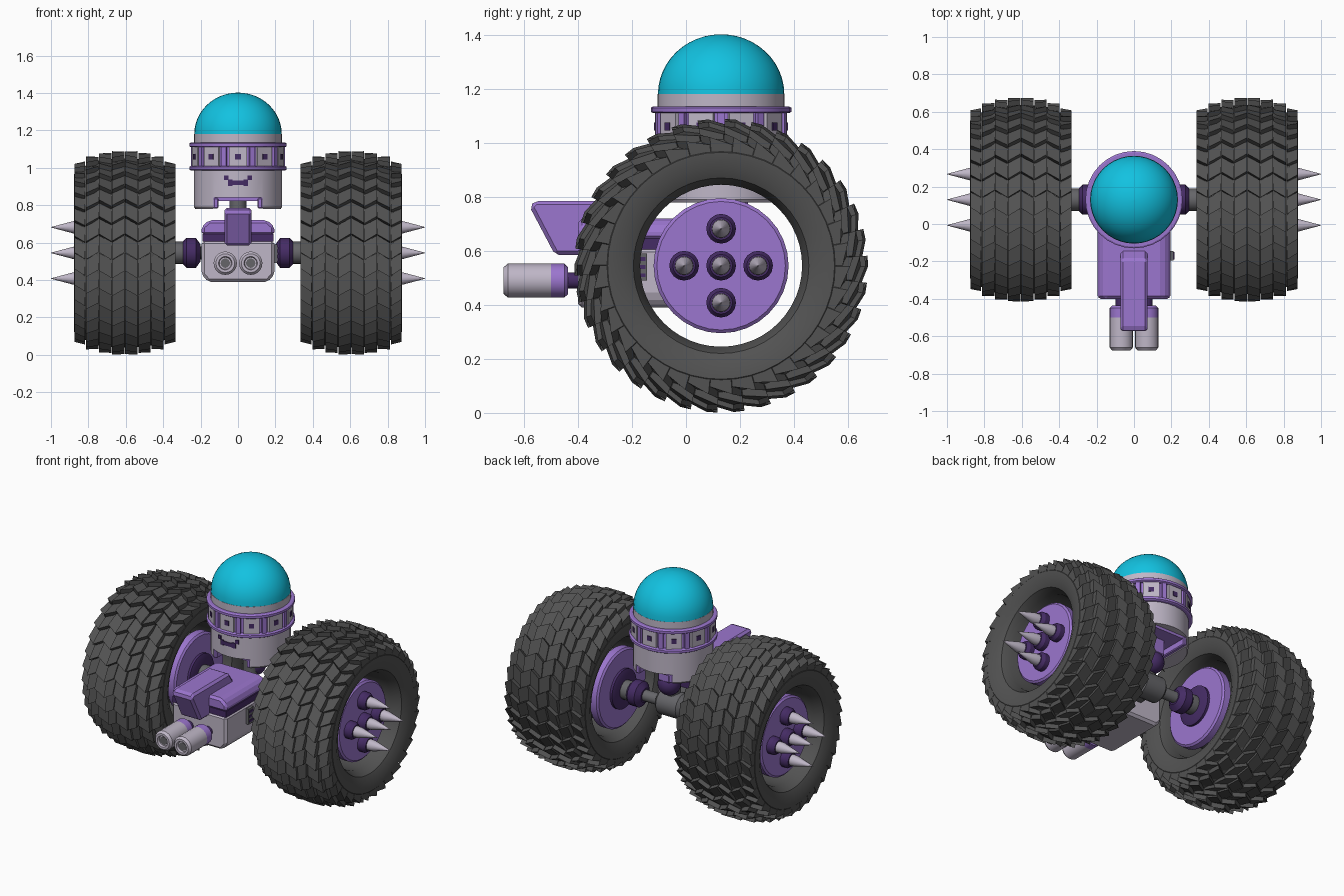
import bpy, bmesh
from math import sin, cos, pi, radians
from mathutils import Matrix, Vector

if "Cube" in bpy.data.objects:
    bpy.data.objects.remove(bpy.data.objects["Cube"])

def material(name, *rgb):
    m = bpy.data.materials.new(name)
    m.use_nodes = True
    m.diffuse_color = (*rgb, 1)
    m.node_tree.nodes["Principled BSDF"].inputs["Base Color"].default_value = (*rgb, 1)
    return m

PURPLE = material("purple", 0.33, 0.18, 0.62)
LIGHT = material("pale lilac grey", 0.52, 0.47, 0.57)
DARK = material("dark purple", 0.06, 0.025, 0.13)
RUBBER = material("rubber", 0.085, 0.085, 0.085)
GREY = material("axle grey", 0.13, 0.13, 0.14)
GLASS = material("cyan dome", 0.006, 0.54, 0.75)
CY = 0.13      # cabin and axle position
AXLE = 0.545

def finish(bm, name, mat, bevel=0, smooth=True):
    bmesh.ops.recalc_face_normals(bm, faces=bm.faces)
    me = bpy.data.meshes.new(name)
    bm.to_mesh(me)
    bm.free()
    me.materials.append(mat)
    if smooth:
        me.shade_smooth()
        me.set_sharp_from_angle(angle=radians(32))
    ob = bpy.data.objects.new(name, me)
    bpy.context.scene.collection.objects.link(ob)
    if bevel:
        mod = ob.modifiers.new("bevel", "BEVEL")
        mod.width, mod.segments = bevel, 1
    return ob

def lathe(name, profile, mat, loc, axis="Z", segs=32, closed=False):
    """Revolve (distance, radius) pairs around an axis through loc."""
    bm = bmesh.new()
    rings = []
    for d, r in profile:
        ring = []
        for k in range(segs):
            a = 2 * pi * k / segs
            u, v = r * cos(a), r * sin(a)
            p = {"X": (d, u, v), "Y": (u, d, v), "Z": (u, v, d)}[axis]
            ring.append(bm.verts.new(Vector(p) + Vector(loc)))
        rings.append(ring)
    pairs = list(zip(rings, rings[1:]))
    if closed:
        pairs.append((rings[-1], rings[0]))
    else:
        bm.faces.new(rings[0])
        bm.faces.new(rings[-1])
    for a, b in pairs:
        for k in range(segs):
            n = (k + 1) % segs
            bm.faces.new((a[k], a[n], b[n], b[k]))
    return finish(bm, name, mat)

def box(name, mat, center, size, bevel=0, turn=0):
    bm = bmesh.new()
    bmesh.ops.create_cube(bm, size=1, matrix=Matrix.Diagonal((*size, 1)))
    ob = finish(bm, name, mat, bevel, smooth=False)
    ob.location, ob.rotation_euler.z = center, turn
    return ob

def prism(name, mat, pts, lo, hi, axis, bevel=0):
    """Extrude a profile along X (pts are y,z) or Y (pts are x,z)."""
    bm = bmesh.new()
    ends = [[bm.verts.new((d, u, v) if axis == "X" else (u, d, v)) for u, v in pts]
            for d in (lo, hi)]
    for end in ends:
        bm.faces.new(end)
    for k in range(len(pts)):
        n = (k + 1) % len(pts)
        bm.faces.new((ends[0][k], ends[0][n], ends[1][n], ends[1][k]))
    return finish(bm, name, mat, bevel, smooth=False)

def ball(name, mat, loc, r):
    prof = [(-r * cos(pi * i / 12), max(r * sin(pi * i / 12), 0.001)) for i in range(13)]
    return lathe(name, prof, mat, loc, segs=20)

def tread(name, s, count=34):
    """Saw-toothed zigzag lugs around the tyre."""
    edges = [-0.272, -0.21, -0.14, -0.07, 0, 0.07, 0.14, 0.21, 0.272]
    step = 2 * pi / count
    bm = bmesh.new()
    for j, (x0, x1) in enumerate(zip(edges, edges[1:])):
        top = 0.545 - 0.95 * ((x0 + x1) / 2) ** 2
        base = 0.41 if j in (0, 7) else top - 0.07
        for i in range(count):
            v = []
            for x, odd in ((x0 + 0.002, j % 2), (x1 - 0.002, (j + 1) % 2)):
                a0 = step * (i + 0.4 * odd)
                a1 = a0 + step * 0.97
                drop = 0.012 if abs(x) > 0.25 else 0
                for a, r in ((a0, base), (a1, base), (a1, top - drop), (a0, top - drop - 0.028)):
                    v.append(bm.verts.new((s * (0.605 + x), CY + r * cos(a), AXLE + r * sin(a))))
            bm.faces.new(v[:4])
            bm.faces.new(v[4:])
            for k in range(4):
                n = (k + 1) % 4
                bm.faces.new((v[k], v[n], v[n + 4], v[k + 4]))
    return finish(bm, name, RUBBER, smooth=False)

# Wheels, hubs, spikes and axle halves
half = [(0.19, 0.3), (0.245, 0.325), (0.268, 0.37), (0.272, 0.42), (0.25, 0.45), (0.14, 0.495), (0.05, 0.505)]
tyre = half + [(-d, r) for d, r in reversed(half)]
for s, side in ((1, "left"), (-1, "right")):
    mid = (s * 0.605, CY, AXLE)
    def part(name, prof, mat, loc=(0, CY, AXLE), segs=32):
        return lathe(f"{side}_{name}", [(s * d, r) for d, r in prof], mat, loc, "X", segs)
    lathe(side + "_tyre", tyre, RUBBER, mid, "X", 48, closed=True)
    tread(side + "_tread", s)
    part("hub_drum", [(0.4, 0.215), (0.77, 0.215)], GREY)
    part("hub_outer", [(0.75, 0.25), (0.79, 0.25), (0.8, 0.238)], PURPLE)
    part("hub_inner", [(0.365, 0.238), (0.375, 0.25), (0.42, 0.25)], PURPLE)
    part("hub_boss", [(0.34, 0.1), (0.35, 0.125), (0.37, 0.125)], DARK)
    part("axle", [(0, 0.035), (0.22, 0.035), (0.285, 0.06), (0.36, 0.06)], GREY, segs=16)
    part("axle_joint", [(0.2, 0.045), (0.225, 0.08), (0.275, 0.08), (0.3, 0.055)], DARK, segs=16)
    for n, (dy, dz) in enumerate(((0, 0), (1, 0), (-1, 0), (0, 1), (0, -1))):
        at = (0, CY + 0.137 * dy, AXLE + 0.137 * dz)
        part(f"spike_socket_{n}", [(0.79, 0.055), (0.83, 0.055), (0.85, 0.042)], DARK, at, 16)
        part(f"spike_{n}", [(0.84, 0.035), (0.88, 0.033), (1.0, 0.001)], LIGHT, at, 16)

    # Exhaust pipes
    at = (s * 0.068, 0, 0.49)
    for name, prof, mat in (
            ("pipe_neck", [(-0.46, 0.03), (-0.36, 0.03)], DARK),
            ("pipe_collar", [(-0.5, 0.0625), (-0.45, 0.0625), (-0.437, 0.05)], PURPLE),
            ("pipe_can", [(-0.66, 0.032), (-0.675, 0.036), (-0.675, 0.05), (-0.66, 0.0625),
                          (-0.5, 0.0625)], LIGHT),
            ("pipe_outlet", [(-0.664, 0.025), (-0.655, 0.025)], GREY)):
        lathe(f"{side}_{name}", prof, mat, at, "Y", 20)

# Chassis
prism("lower_body", LIGHT, [(-0.16, 0.39), (0.16, 0.39), (0.195, 0.43), (0.195, 0.61),
                            (-0.195, 0.61), (-0.195, 0.43)], -0.4, 0.02, "Y", 0.015)
box("body_stripe", DARK, (0, -0.19, 0.625), (0.38, 0.41, 0.04))
prism("hood", PURPLE, [(-0.195, 0.64), (0.195, 0.64), (0.195, 0.685), (0.155, 0.72),
                       (-0.155, 0.72), (-0.195, 0.685)], -0.4, 0.02, "Y", 0.015)
prism("hood_scoop", PURPLE, [(-0.58, 0.765), (-0.56, 0.785), (-0.19, 0.785), (-0.13, 0.7),
                             (-0.4, 0.585), (-0.485, 0.585)], -0.073, 0.073, "X", 0.028)
box("side_vent", GREY, (0.2, -0.17, 0.54), (0.025, 0.05, 0.1))
for k in range(3):
    box(f"vent_slot_{k}", DARK, (0.213, -0.17, 0.51 + 0.03 * k), (0.006, 0.04, 0.014))

# Neck and drive casing
lathe("drive_casing", [(-0.09, 0.06), (-0.07, 0.08), (0.07, 0.08), (0.09, 0.06)], GREY,
      (0, CY, AXLE), "X", 20)
box("drive_spine", GREY, (0, 0.06, 0.55), (0.11, 0.14, 0.11), 0.02)
lathe("neck", [(0.55, 0.045), (0.84, 0.045)], GREY, (0, CY, 0), "Z", 16)
ball("neck_ball", DARK, (0, 0.17, 0.69), 0.07)
box("neck_bracket", PURPLE, (0, 0.17, 0.78), (0.09, 0.12, 0.12), 0.01)

# Cabin shell with a channel through its underside
shell = lathe("cabin_shell", [(0.78, 0.228), (0.79, 0.235), (0.99, 0.235)], LIGHT, (0, CY, 0))
channel = box("channel_cutter", LIGHT, (0, CY, 0.77), (0.26, 0.6, 0.14))
channel.hide_render = True
channel.hide_viewport = True
cut = shell.modifiers.new("channel", "BOOLEAN")
cut.operation, cut.object, cut.solver = "DIFFERENCE", channel, "EXACT"
box("channel_roof", PURPLE, (0, CY, 0.832), (0.26, 0.38, 0.02))
for s, side in ((1, "left"), (-1, "right")):
    box(side + "_channel_rail", PURPLE, (s * 0.118, CY, 0.81), (0.026, 0.39, 0.055), 0.005)

# Window band: rims, panels, pillars and small windows
for name, z in (("lower_rim", 0.985), ("upper_rim", 1.11)):
    lathe(name, [(z, 0.252), (z + 0.005, 0.26), (z + 0.02, 0.26), (z + 0.025, 0.252)], PURPLE, (0, CY, 0))
lathe("band_core", [(0.99, 0.234), (1.12, 0.234)], PURPLE, (0, CY, 0))
for k in range(10):
    def around(name, mat, a, r, z, size):
        box(f"{name}_{k}", mat, (r * sin(a), CY - r * cos(a), z), size, turn=a)
    a = k * pi / 5
    around("panel", LIGHT, a, 0.234, 1.06, (0.095, 0.02, 0.1))
    around("window", DARK, a, 0.245, 1.06, (0.03, 0.006, 0.03))
    around("pillar", PURPLE, a + pi / 10, 0.238, 1.06, (0.026, 0.026, 0.11))

# Smile made of small plates following the shell
for k in range(-3, 4):
    a = k * 0.088
    high = 0.026 if abs(k) == 3 else 0
    box(f"smile_{k + 3}", DARK, (0.236 * sin(a), CY - 0.236 * cos(a), 0.921 + high),
        (0.024, 0.008, 0.024 if abs(k) != 2 else 0.034), turn=a)

# Glass dome on its collar
lathe("dome_collar", [(1.13, 0.235), (1.18, 0.235)], LIGHT, (0, CY, 0), segs=40)
dome = [(1.18 + 0.222 * sin(pi * i / 24), max(0.234 * cos(pi * i / 24), 0.001)) for i in range(13)]
lathe("dome", dome, GLASS, (0, CY, 0), segs=40)
